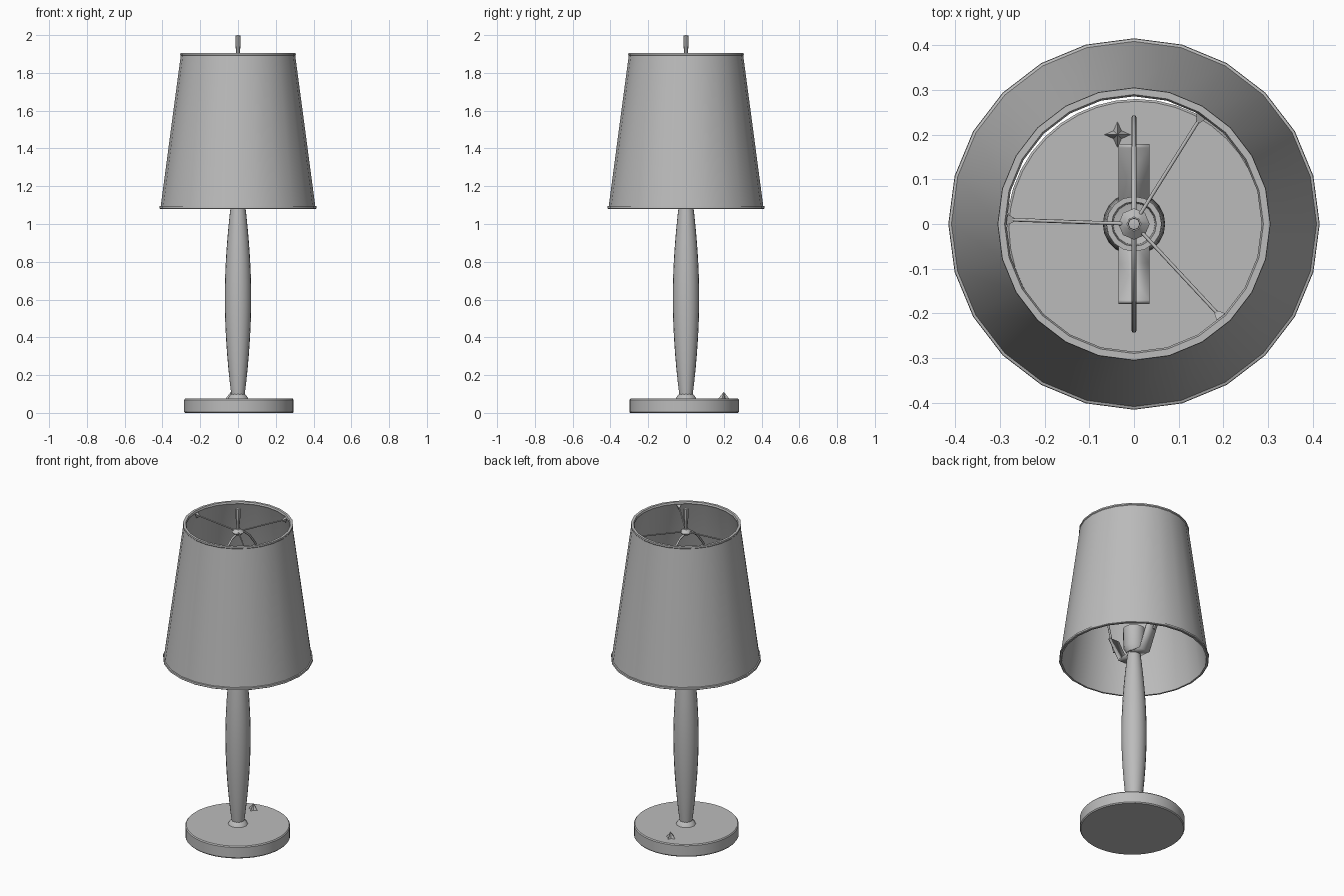
import bpy, bmesh, math
from mathutils import Vector

old = bpy.data.objects.get("Cube")
if old:
    bpy.data.objects.remove(old, do_unlink=True)

grey = bpy.data.materials.new("plain_grey")
grey.use_nodes = True
grey.diffuse_color = (0.5, 0.5, 0.5, 1)
grey.node_tree.nodes["Principled BSDF"].inputs["Base Color"].default_value = (0.5, 0.5, 0.5, 1)


def finish(name, bm, angle=35):
    bmesh.ops.recalc_face_normals(bm, faces=bm.faces)
    mesh = bpy.data.meshes.new(name)
    bm.to_mesh(mesh)
    bm.free()
    mesh.materials.append(grey)
    obj = bpy.data.objects.new(name, mesh)
    bpy.context.collection.objects.link(obj)
    bpy.ops.object.select_all(action='DESELECT')
    obj.select_set(True)
    bpy.context.view_layer.objects.active = obj
    bpy.ops.object.shade_smooth_by_angle(angle=math.radians(angle))
    return obj


def lathe(name, profile, sides=24, closed=False, centre=(0, 0)):
    """Spin a (radius, height) profile around a vertical axis."""
    bm = bmesh.new()
    verts = [bm.verts.new((r + 0.0, 0, z)) for r, z in profile]
    pairs = list(zip(verts, verts[1:]))
    if closed:
        pairs.append((verts[-1], verts[0]))
    edges = [bm.edges.new(p) for p in pairs]
    bmesh.ops.spin(bm, geom=verts + edges, cent=(0, 0, 0), axis=(0, 0, 1),
                   angle=math.tau, steps=sides, use_merge=True)
    bmesh.ops.remove_doubles(bm, verts=bm.verts, dist=0.0001)
    bmesh.ops.translate(bm, verts=bm.verts, vec=(*centre, 0))
    return finish(name, bm)


def rod(name, points, radius, sides=6):
    """Sweep a round wire along a path."""
    curve = bpy.data.curves.new(name, 'CURVE')
    curve.dimensions = '3D'
    curve.bevel_depth = radius
    curve.bevel_resolution = 1
    curve.use_fill_caps = True
    spline = curve.splines.new('POLY')
    spline.points.add(len(points) - 1)
    for p, co in zip(spline.points, points):
        p.co = (*co, 1)
    curve.materials.append(grey)
    obj = bpy.data.objects.new(name, curve)
    bpy.context.collection.objects.link(obj)
    return obj


# Base disc and collar
lathe("base", [(0, 0), (0.285, 0), (0.29, 0.006), (0.29, 0.069), (0.285, 0.075), (0, 0.075)],
      sides=40, centre=(0.005, -0.01))
lathe("stem_collar", [(0, 0.074), (0.055, 0.075), (0.045, 0.092), (0.032, 0.102), (0, 0.102)], sides=12)

# Stem: slim ends swelling to the middle
bottom, top, steps = 0.085, 1.13, 14
stem = [(0, bottom)]
for i in range(steps + 1):
    t = i / steps
    stem.append((0.034 + 0.036 * math.sin(math.pi * t) ** 0.9, bottom + (top - bottom) * t))
stem.append((0, top))
lathe("stem", stem, sides=20)

# Bulb socket: an open cup on top of the stem
lathe("socket", [(0, 1.12), (0.04, 1.12), (0.058, 1.15), (0.062, 1.27),
                 (0.05, 1.27), (0.047, 1.16), (0, 1.15)], sides=16)

# Lampshade wall with narrow lips at both rims
lathe("lampshade", [(0.412, 1.08), (0.416, 1.083), (0.415, 1.094), (0.409, 1.096),
                    (0.303, 1.892), (0.306, 1.896), (0.305, 1.905), (0.29, 1.905),
                    (0.286, 1.895), (0.292, 1.885), (0.399, 1.096), (0.402, 1.08)], closed=True)

# Saddle plate and harp wire, mirrored front to back
for side, label in ((1, "back"), (-1, "front")):
    bm = bmesh.new()
    path = [(0, 1.115), (0.09, 1.105), (0.175, 1.28)]
    rows = [[bm.verts.new((x, side * y, z)) for x in (-0.035, 0.035)] for y, z in path]
    for a, b in zip(rows, rows[1:]):
        bm.faces.new((a[0], a[1], b[1], b[0]))
    saddle = finish("saddle_" + label, bm)
    solid = saddle.modifiers.new("thickness", 'SOLIDIFY')
    solid.thickness = 0.01
    solid.offset = 0
    harp = [(0.17, 1.2), (0.205, 1.33), (0.235, 1.45), (0.238, 1.53), (0.215, 1.63),
            (0.17, 1.72), (0.115, 1.79), (0.06, 1.835), (0, 1.85)]
    rod("harp_" + label, [(0, side * y, z) for y, z in harp], 0.006)

# Spider: three thin arms meeting at a hub, each with a small end tab
for i, degrees in enumerate((58, 178, -47)):
    a = math.radians(degrees)
    d = Vector((math.cos(a), math.sin(a), 0))
    rod(f"spider_arm_{i + 1}", [d * 0.02 + Vector((0, 0, 1.86)), d * 0.29 + Vector((0, 0, 1.88))], 0.004)
    bm = bmesh.new()
    across = Vector((-d.y, d.x, 0)) * 0.014
    end = d * 0.288 + Vector((0, 0, 1.89))
    corners = [end + across, end - across, d * 0.26 + Vector((0, 0, 1.876)), end - Vector((0, 0, 0.03))]
    bmesh.ops.convex_hull(bm, input=[bm.verts.new(c) for c in corners])
    finish(f"spider_tab_{i + 1}", bm)

# Hub and finial
lathe("spider_hub", [(0, 1.84), (0.022, 1.843), (0.035, 1.857), (0.016, 1.875), (0, 1.877)], sides=8)
lathe("finial", [(0, 1.86), (0.009, 1.86), (0.01, 1.91), (0.014, 1.95), (0.013, 1.997), (0, 2.0)], sides=8)

# Small pointed switch on the base, behind the stem
bm = bmesh.new()
ring = []
for i in range(8):
    a = math.tau * i / 8
    r = 0.03 if i % 2 == 0 else 0.013
    ring.append(bm.verts.new((-0.037 + r * math.cos(a), 0.2 + r * math.sin(a), 0.074)))
tip = bm.verts.new((-0.037, 0.2, 0.112))
for a, b in zip(ring, ring[1:] + ring[:1]):
    bm.faces.new((a, b, tip))
bm.faces.new(ring)
finish("switch", bm, 20)
